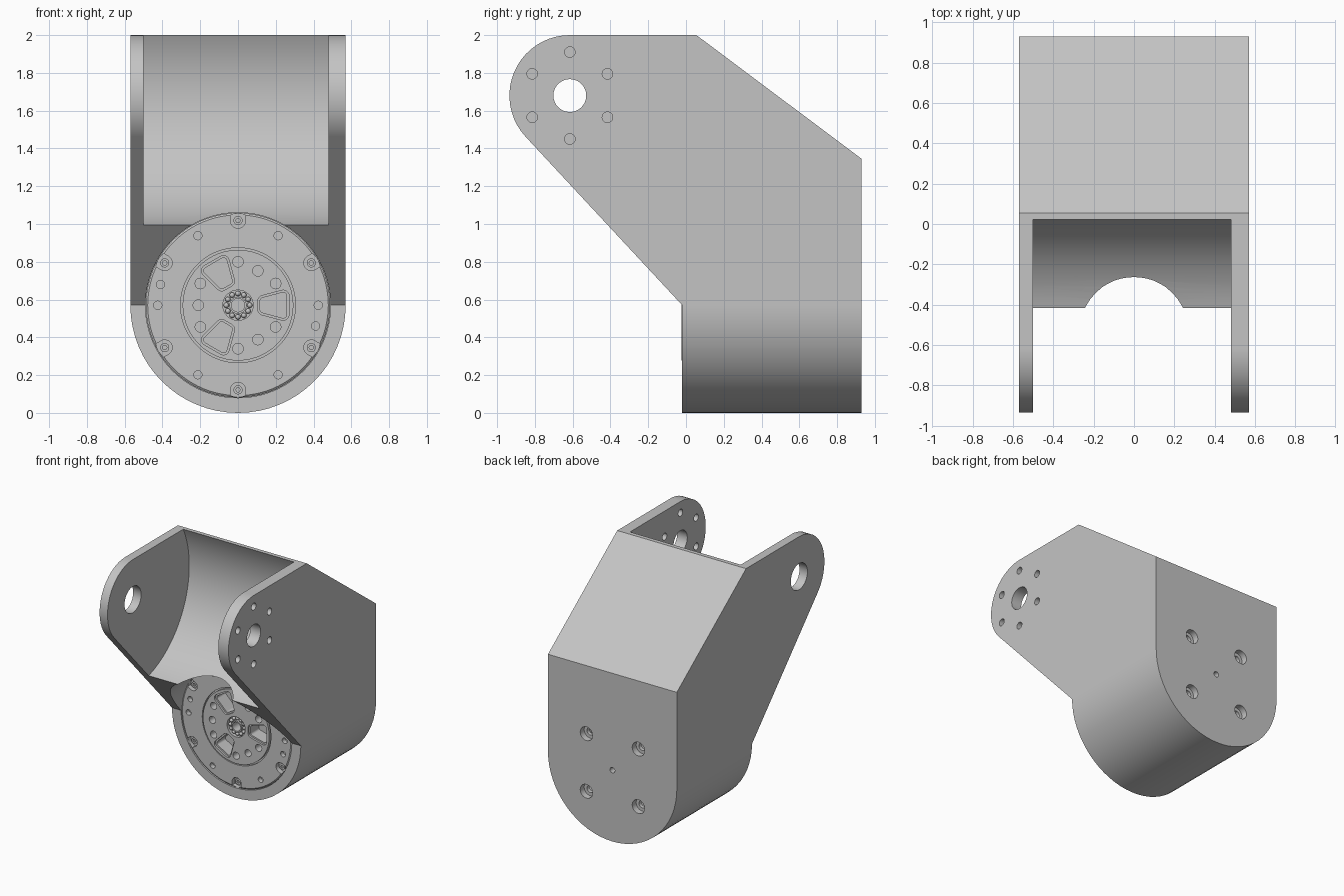
import bpy, bmesh
from math import sin, cos, radians
from mathutils import Vector, Matrix
from mathutils.geometry import convex_hull_2d

cube = bpy.data.objects.get("Cube")
if cube:
    bpy.data.objects.remove(cube, do_unlink=True)

GREY = (0.55, 0.55, 0.55, 1)
grey = bpy.data.materials.new("plain_grey")
grey.use_nodes = True
grey.diffuse_color = GREY
for node in grey.node_tree.nodes:
    if node.type == 'BSDF_PRINCIPLED':
        node.inputs["Base Color"].default_value = GREY

HUB_Z = 0.57               # height of the motor axis
PIVOT = (-0.615, 1.68)     # arm pivot in (y, z)


def arc(centre, r, start=0, end=360, n=32):
    """Points on an arc; a full turn leaves out the repeated last point."""
    count = n if end - start == 360 else n + 1
    steps = [radians(start + (end - start) * i / n) for i in range(count)]
    return [(centre[0] + r * cos(a), centre[1] + r * sin(a)) for a in steps]


def polar(r, angle):
    a = radians(angle)
    return (r * cos(a), HUB_Z + r * sin(a))


def hull(points):
    return [points[i] for i in convex_hull_2d([Vector(p) for p in points])]


def turned(points, angle):
    """Turn points around the motor axis."""
    rot = Matrix.Rotation(radians(angle), 2)
    out = [rot @ Vector(p) for p in points]
    return [(p.x, p.y + HUB_Z) for p in out]


def prisms(name, outlines, axis, lo, hi):
    """Extrude outlines along x (outline is y, z) or y (outline is x, z)."""
    bm = bmesh.new()
    for outline in outlines:
        place = (lambda p: (lo, p[0], p[1])) if axis == 'X' else (lambda p: (p[0], lo, p[1]))
        face = bm.faces.new([bm.verts.new(place(p)) for p in outline])
        grown = bmesh.ops.extrude_face_region(bm, geom=[face])["geom"]
        step = Vector((hi - lo, 0, 0)) if axis == 'X' else Vector((0, hi - lo, 0))
        bmesh.ops.translate(bm, vec=step, verts=[g for g in grown if isinstance(g, bmesh.types.BMVert)])
    return to_object(name, bm)


def to_object(name, bm):
    bmesh.ops.recalc_face_normals(bm, faces=bm.faces[:])
    mesh = bpy.data.meshes.new(name)
    bm.to_mesh(mesh)
    bm.free()
    obj = bpy.data.objects.new(name, mesh)
    bpy.context.collection.objects.link(obj)
    return obj


def lathe(name, profile, n=96):
    """Spin a (radius, y) profile around the motor axis."""
    bm = bmesh.new()
    verts = [bm.verts.new((r, y, HUB_Z)) for r, y in profile]
    edges = [bm.edges.new(pair) for pair in zip(verts, verts[1:])]
    bmesh.ops.spin(bm, geom=verts + edges, cent=(0, 0, HUB_Z), axis=(0, 1, 0),
                   angle=radians(360), steps=n)
    bmesh.ops.remove_doubles(bm, verts=bm.verts[:], dist=0.0002)
    return to_object(name, bm)


def carve(obj, outlines, axis, lo, hi, operation='DIFFERENCE'):
    cutter = prisms("cutter", outlines, axis, lo, hi)
    cutter.hide_render = True
    mod = obj.modifiers.new("cut", 'BOOLEAN')
    mod.operation, mod.solver, mod.object = operation, 'EXACT', cutter
    graph = bpy.context.evaluated_depsgraph_get()
    mesh = bpy.data.meshes.new_from_object(obj.evaluated_get(graph))
    obj.modifiers.clear()
    obj.data = mesh
    bpy.data.objects.remove(cutter, do_unlink=True)


def finish(obj):
    obj.data.materials.clear()
    obj.data.materials.append(grey)
    bpy.ops.object.select_all(action='DESELECT')
    obj.select_set(True)
    bpy.context.view_layer.objects.active = obj
    bpy.ops.object.shade_smooth_by_angle(angle=radians(30))
    obj.modifiers.new("flat_faces", 'WEIGHTED_NORMAL').keep_sharp = True


# Bracket body: side outline crossed with a round-bottomed front outline
side = arc(PIVOT, 0.32, 90, 223, 20)
side += [(-0.02, HUB_Z), (-0.02, -0.1), (0.93, -0.1), (0.93, 1.345), (0.055, 2.0)]
body = prisms("bracket_body", [side], 'X', -0.7, 0.7)
front = arc((0, HUB_Z), 0.57, 180, 360, 32) + [(0.57, 2.5), (-0.57, 2.5)]
carve(body, [front], 'Y', -2, 2, 'INTERSECT')

# Round slot between the arms and the motor cavity
carve(body, [arc(PIVOT, 0.713, n=128)], 'X', -0.5, 0.48)
carve(body, [arc((0, HUB_Z), 0.49, n=96)], 'Y', -1.5, 0.85)

# Pivot holes, with a bolt circle in the left arm only
carve(body, [arc(PIVOT, 0.105)], 'X', -0.8, -0.3)
bolts = [arc(arc(PIVOT, 0.23, n=12)[i], 0.028, n=20) for i in range(1, 12, 2)]
carve(body, [arc(PIVOT, 0.087)] + bolts, 'X', 0.3, 0.8)

# Counterbored screw holes and centre hole in the back wall
corners = [(x, HUB_Z + z) for x in (-0.23, 0.23) for z in (-0.23, 0.23)]
carve(body, [arc(c, 0.055, n=24) for c in corners], 'Y', 0.88, 1.1)
carve(body, [arc(c, 0.03, n=20) for c in corners + [(0, HUB_Z)]][:4], 'Y', 0.8, 1.0)
carve(body, [arc((0, HUB_Z), 0.022, n=16)], 'Y', 0.8, 1.0)
finish(body)

# Motor: bevelled casing, ring groove, raised rotor plate and stepped centre
motor = lathe("motor", [
    (0, 0.5), (0.488, 0.5), (0.488, -0.01), (0.478, -0.018), (0.304, -0.018),
    (0.304, 0), (0.293, 0), (0.293, -0.024), (0.08, -0.024), (0.08, 0.005),
    (0.045, 0.005), (0.045, -0.02), (0.035, -0.02), (0.035, 0.08), (0, 0.08)])

# Rotor holes and small casing holes
rotor_holes = [arc(polar(0.23, a), 0.028, n=20) for a in range(30, 390, 60)]
rotor_holes += [arc(polar(0.21, a), 0.028, n=20) for a in (60, 180, 300)]
carve(motor, rotor_holes, 'Y', -0.1, 0.04)
casing_holes = [arc(polar(0.425, a), 0.022, n=16)
                for a in (0, 60, 120, 165, 180, 240, 300, 345)]
carve(motor, casing_holes, 'Y', -0.1, 0.02)

# Rounded wedge pockets with a stepped rim
for r, depth in ((0.03, -0.008), (0.018, 0.1)):
    wedge = []
    for centre in ((0.135, 0.022), (0.135, -0.022), (0.24, 0.05), (0.24, -0.05)):
        wedge += arc(centre, r, n=20)
    carve(motor, [turned(hull(wedge), a) for a in (0, 120, 240)], 'Y', -0.1, depth)

# Round-ended screw notches around the rim
notch = hull(arc((0.448, 0), 0.04, n=24) + [(0.478, 0.04), (0.478, -0.04)])
carve(motor, [turned(notch, a) for a in range(30, 390, 60)], 'Y', -0.1, 0.02)
finish(motor)

# Screw heads in the notches
spots = [polar(0.448, a) for a in range(30, 390, 60)]
screws = prisms("casing_screws", [arc(p, 0.024, n=20) for p in spots], 'Y', 0, 0.03)
carve(screws, [arc(p, 0.012, n=6) for p in spots], 'Y', -0.1, 0.015)
finish(screws)

# Bearing balls around the shaft hole
bm = bmesh.new()
for i in range(12):
    x, z = polar(0.062, i * 30)
    bmesh.ops.create_uvsphere(bm, u_segments=12, v_segments=8, radius=0.014,
                              matrix=Matrix.Translation((x, -0.006, z)))
finish(to_object("bearing_balls", bm))
